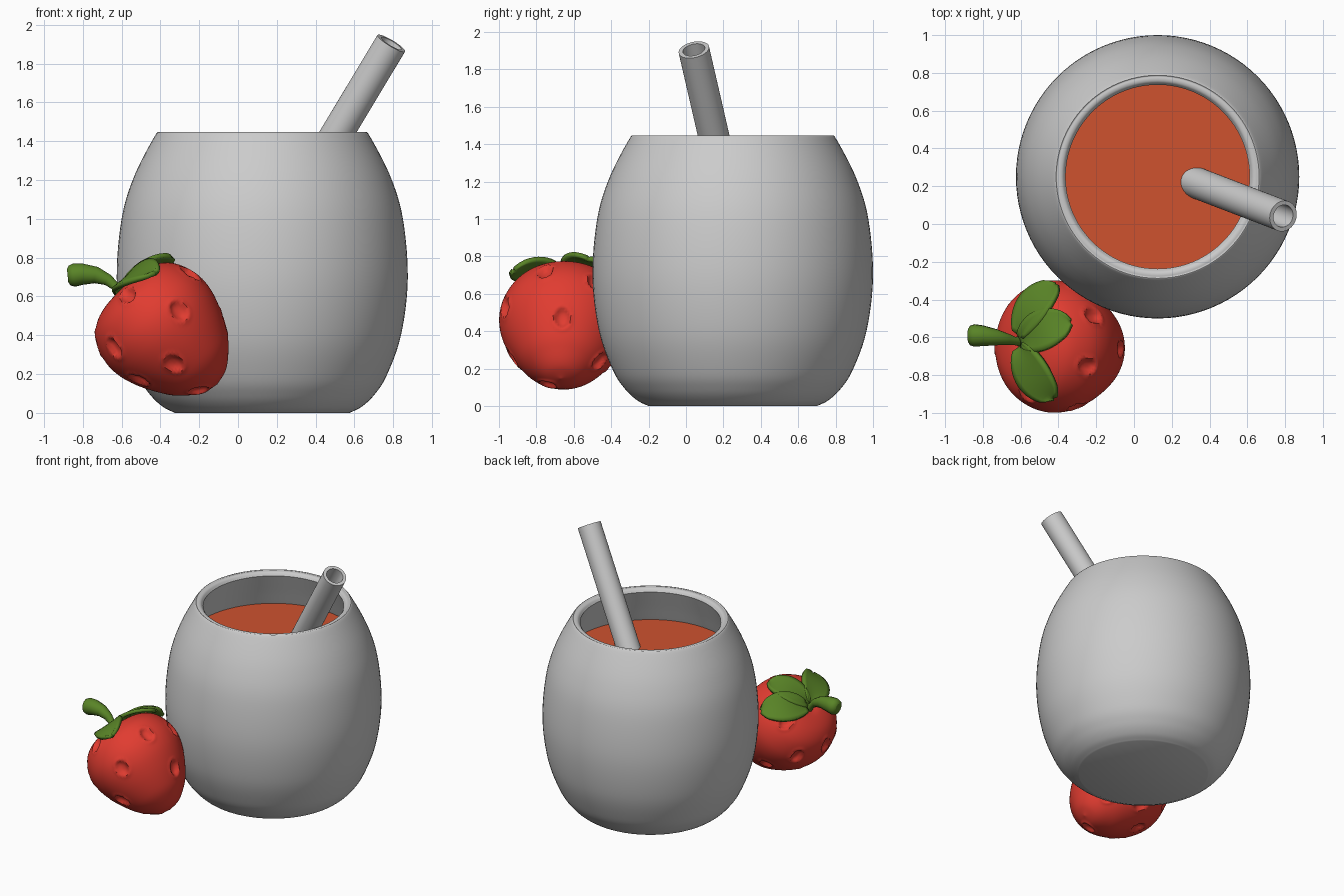
import bpy, bmesh, math
from mathutils import Vector, Matrix
from mathutils.bvhtree import BVHTree

if "Cube" in bpy.data.objects:
    bpy.data.objects.remove(bpy.data.objects["Cube"])


def material(name, rgb):
    m = bpy.data.materials.new(name)
    m.diffuse_color = (*rgb, 1)
    m.use_nodes = True
    m.node_tree.nodes["Principled BSDF"].inputs["Base Color"].default_value = m.diffuse_color
    return m


def catmull(pts, n=6):
    """Smooth a short profile through its points."""
    p = [Vector(q) for q in pts]
    p = [2 * p[0] - p[1]] + p + [2 * p[-1] - p[-2]]
    out = []
    for i in range(1, len(p) - 2):
        a, b, c, d = p[i - 1:i + 3]
        for k in range(n):
            t = k / n
            out.append(0.5 * (2 * b + (c - a) * t + (2 * a - 5 * b + 4 * c - d) * t * t
                              + (3 * b - a - 3 * c + d) * t ** 3))
    return out + [p[-2]]


def lathe(profile, seg, closed=False):
    bm = bmesh.new()
    rings = [[bm.verts.new((max(r, 0) * math.cos(2 * math.pi * j / seg),
                            max(r, 0) * math.sin(2 * math.pi * j / seg), z))
              for j in range(seg)] for r, z in profile]
    if closed:
        rings.append(rings[0])
    for a, b in zip(rings, rings[1:]):
        for j in range(seg):
            k = (j + 1) % seg
            bm.faces.new((a[j], a[k], b[k], b[j]))
    bmesh.ops.remove_doubles(bm, verts=bm.verts, dist=1e-5)
    bmesh.ops.recalc_face_normals(bm, faces=bm.faces)
    return bm


def finish(bm, name, mat=None, angle=40):
    me = bpy.data.meshes.new(name)
    bm.to_mesh(me)
    bm.free()
    ob = bpy.data.objects.new(name, me)
    bpy.context.collection.objects.link(ob)
    if mat:
        me.materials.append(mat)
    bpy.ops.object.select_all(action='DESELECT')
    ob.select_set(True)
    bpy.context.view_layer.objects.active = ob
    bpy.ops.object.shade_smooth_by_angle(angle=math.radians(angle))
    return ob


red = material("berry_red", (0.75, 0.045, 0.03))
green = material("leaf_green", (0.1, 0.23, 0.02))
orange = material("drink_orange", (0.62, 0.085, 0.028))
CUP = Vector((0.125, 0.25, 0))

# Barrel-shaped cup with a hollow inside and rounded lip
outer = catmull([(0.45, 0), (0.51, 0.03), (0.575, 0.09), (0.64, 0.19), (0.715, 0.4), (0.75, 0.69),
                 (0.725, 1.0), (0.66, 1.22), (0.555, 1.425), (0.53, 1.443), (0.505, 1.441), (0.487, 1.42)])
inner = catmull([(0.487, 1.42), (0.57, 1.2), (0.635, 1.0), (0.66, 0.69), (0.625, 0.4),
                 (0.55, 0.2), (0.45, 0.11), (0, 0.09)])[1:]
cup = finish(lathe([(0, 0)] + [tuple(p) for p in outer + inner], 96), "cup")
cup.location = CUP

# Drink surface
drink = finish(lathe([(0, 1.165), (0.585, 1.165)], 96), "drink", orange)
drink.location = CUP

# Hollow straw leaning on the lip
top = Vector((0.79, 0.042, 1.905))
low = Vector((-0.235, 0.435, 0.2))
axis = top - low
L = axis.length
straw = finish(lathe([(0.083, 0), (0.083, L), (0.06, L), (0.06, 0)], 40, True), "straw")
straw.matrix_world = Matrix.Translation(low) @ axis.to_track_quat('Z', 'Y').to_matrix().to_4x4()

# Strawberry body: tilted lathe with oval seed pits
C = Vector((-0.40, -0.65, 0.44))
up = Vector((-0.7, 0.04, 0.7)).normalized()
prof = catmull([(0, -0.415), (0.08, -0.395), (0.15, -0.345), (0.215, -0.275), (0.285, -0.15),
                (0.325, -0.03), (0.325, 0.08), (0.28, 0.19), (0.2, 0.255), (0.09, 0.28), (0, 0.265)], 10)
bm = lathe([tuple(p) for p in prof], 128)
rot = up.to_track_quat('Z', 'Y').to_matrix().to_4x4()
bm.transform(Matrix.Diagonal((1, 1.06, 1, 1)) @ rot)
bm.normal_update()
smooth = BVHTree.FromBMesh(bm)
seeds = [(-.17, -.25, .17), (.1, -.33, .09), (-.25, -.23, -.11), (.07, -.28, -.19), (.15, -.1, .27),
         (.29, -.01, .03), (.25, .2, -.21), (.2, -.09, -.33), (-.12, -.15, -.3), (.1, .33, .09),
         (-.25, .23, -.11), (.0, .26, -.22), (-.32, 0, -.08), (-.12, .1, -.32), (-.17, .25, .15),
         (.18, .16, .22)]
shift = {}
for s in seeds:
    d = Vector(s).normalized()
    q, nrm, _, _ = smooth.ray_cast(d * 0.01, d)
    u = (up - nrm * up.dot(nrm)).normalized()
    w = nrm.cross(u)
    out = nrm if nrm.dot(d) > 0 else -nrm
    for v in bm.verts:
        e = v.co - q
        if e.length < 0.12:
            r = math.hypot(e.dot(u) / 0.058, e.dot(w) / 0.043)
            pit = -0.026 * max(0, 1 - r ** 3) + 0.005 * math.exp(-((r - 1.1) / 0.2) ** 2)
            shift[v] = shift.get(v, Vector()) + out * pit
for v, e in shift.items():
    v.co += e
berry = finish(bm, "strawberry_body", red, 60)
berry.location = C


# Leaves draped over the body
def leaf(name, base, tip, width, lift):
    base, tip = Vector(base), Vector(tip)
    side = (tip - base).cross(base + tip).normalized()
    n, m = 14, 8
    bm = bmesh.new()
    rows = []
    for i in range(n + 1):
        t = i / n
        half = width * (0.15 + 0.85 * math.sin(math.pi * min(1, 0.08 + t * 0.84)) ** 0.9) * (1 - 0.15 * t)
        if t > 0.85:
            half *= math.sqrt(max(0.1, 1 - ((t - 0.85) / 0.15) ** 2))
        row = []
        for j in range(m + 1):
            s = 2 * j / m - 1
            d = (base.lerp(tip, t) * (1 + 0.45 * t * (1 - t)) + side * s * half).normalized()
            hit = smooth.ray_cast(d * 0.01, d)[0]
            row.append(bm.verts.new(C + hit + d * (0.012 + lift * t + 0.012 * s * s)))
        rows.append(row)
    for a, b in zip(rows, rows[1:]):
        for j in range(m):
            bm.faces.new((a[j], a[j + 1], b[j + 1], b[j]))
    bmesh.ops.recalc_face_normals(bm, faces=bm.faces)
    ob = finish(bm, name, green, 50)
    sol = ob.modifiers.new("thickness", 'SOLIDIFY')
    sol.thickness = 0.025
    sol.offset = 0


leaf("leaf_middle", (-.2, .03, .21), (.06, .12, .32), 0.11, 0.02)
leaf("leaf_front", (-.2, .0, .2), (-.02, -.25, .26), 0.11, 0.03)
leaf("leaf_back", (-.2, .06, .2), (-.01, .31, .21), 0.11, 0.03)

# Stem: tapered curve thickening towards its cut end
cu = bpy.data.curves.new("stem", 'CURVE')
cu.dimensions = '3D'
cu.bevel_depth = 1
cu.bevel_resolution = 5
cu.use_fill_caps = True
path = [(-.59, -.62, .6, .03), (-.63, -.62, .65, .022), (-.67, -.61, .685, .03), (-.73, -.6, .71, .043),
        (-.8, -.592, .715, .055), (-.845, -.59, .71, .06), (-.868, -.59, .708, .052), (-.878, -.59, .707, .035)]
sp = cu.splines.new('POLY')
sp.points.add(len(path) - 1)
for p, (x, y, z, r) in zip(sp.points, path):
    p.co = (x, y, z, 1)
    p.radius = r
sp.use_smooth = True
cu.materials.append(green)
bpy.context.collection.objects.link(bpy.data.objects.new("stem", cu))
